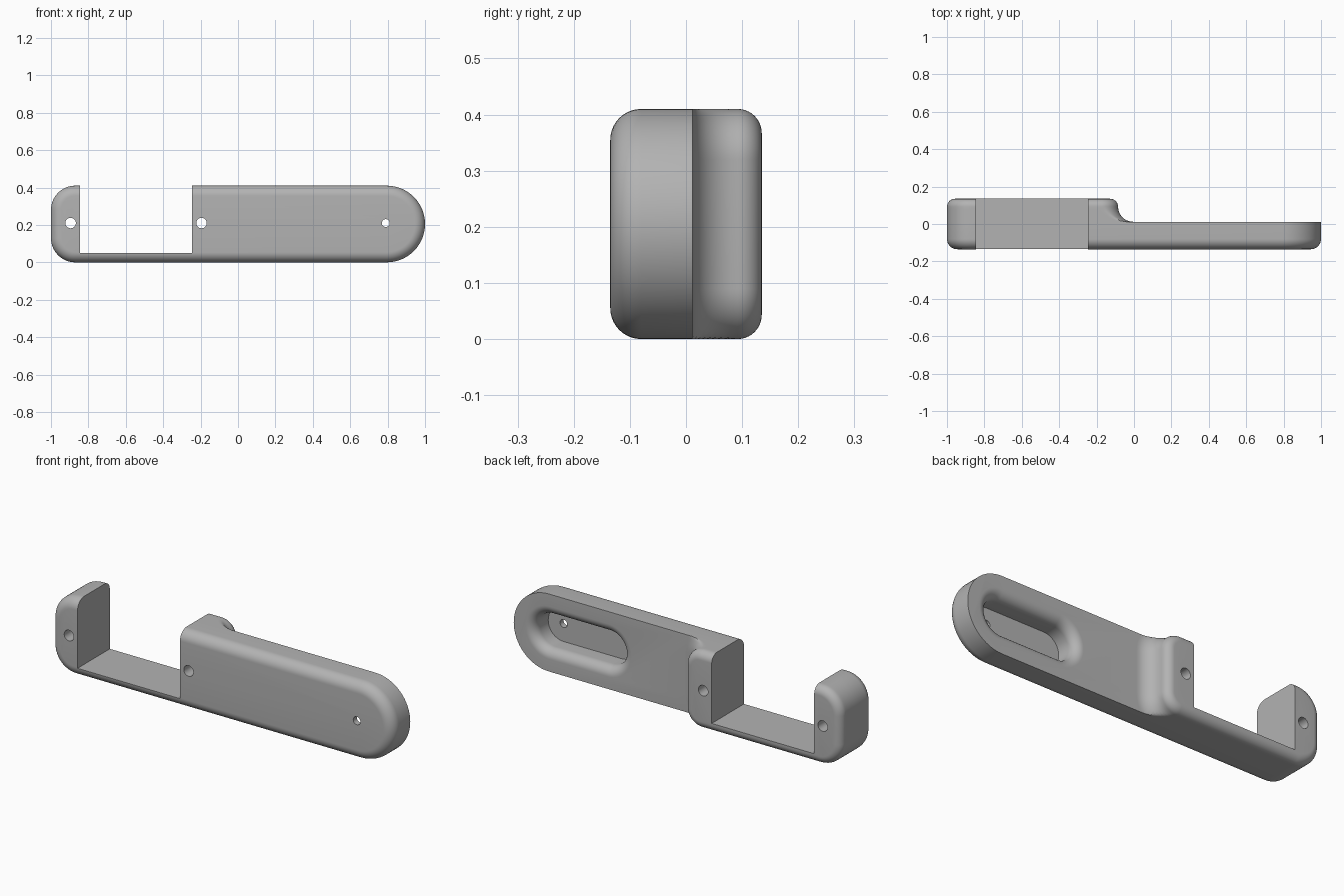
import bpy, bmesh
from math import sin, cos, pi

HEIGHT = 0.41
FRONT, STEP, BACK = -0.135, 0.012, 0.135
MID = HEIGHT / 2
SEG = 16

old = bpy.data.objects.get("Cube")
if old:
    bpy.data.objects.remove(old, do_unlink=True)

grey = bpy.data.materials.new("grey plastic")
grey.use_nodes = True
colour = (0.45, 0.45, 0.45, 1)
grey.diffuse_color = colour
grey.node_tree.nodes["Principled BSDF"].inputs["Base Color"].default_value = colour


def outline(x0, x1, z0, z1, r_left, r_right, grow_left=0.0, grow_right=0.0):
    """Rounded rectangle in XZ; each end may be offset in or out."""
    corners = [(x0 + r_left, z0 + r_left, r_left + grow_left, pi),
               (x1 - r_right, z0 + r_right, r_right + grow_right, 1.5 * pi),
               (x1 - r_right, z1 - r_right, r_right + grow_right, 0),
               (x0 + r_left, z1 - r_left, r_left + grow_left, pi / 2)]
    points = []
    for cx, cz, r, start in corners:
        for i in range(SEG + 1):
            a = start + i * pi / 2 / SEG
            z = min(max(cz + r * sin(a), 0), HEIGHT)
            points.append((cx + r * cos(a), z))
    return points


def loft(name, layers):
    """Skin a stack of (y, outline) layers into a closed solid."""
    bm = bmesh.new()
    rings = [[bm.verts.new((x, y, z)) for x, z in pts] for y, pts in layers]
    n = len(rings[0])
    for a, b in zip(rings, rings[1:]):
        for i in range(n):
            j = (i + 1) % n
            bm.faces.new((a[i], a[j], b[j], b[i]))
    bm.faces.new(rings[0])
    bm.faces.new(rings[-1])
    bmesh.ops.remove_doubles(bm, verts=bm.verts, dist=1e-5)
    bmesh.ops.recalc_face_normals(bm, faces=bm.faces)
    mesh = bpy.data.meshes.new(name)
    bm.to_mesh(mesh)
    bm.free()
    obj = bpy.data.objects.new(name, mesh)
    bpy.context.collection.objects.link(obj)
    mesh.materials.append(grey)
    return obj


def combine(target, other, operation):
    mod = target.modifiers.new(operation, 'BOOLEAN')
    mod.operation, mod.solver, mod.object = operation, 'EXACT', other
    bpy.context.view_layer.objects.active = target
    bpy.ops.object.modifier_apply(modifier=mod.name)
    bpy.data.objects.remove(other, do_unlink=True)


quarter = [i * pi / 2 / 10 for i in range(11)]

# Long slab with a rounded front edge and a round right end
edge = 0.055
slab = []
for a in quarter:
    inset = -edge * (1 - sin(a))
    slab.append((FRONT + edge * (1 - cos(a)),
                 outline(-1, 1, 0, HEIGHT, 0.13, MID, inset, inset)))
slab.append((STEP, outline(-1, 1, 0, HEIGHT, 0.13, MID)))
body = loft("holder_body", slab)

# Thick head: flared foot towards the handle, rounded back edge
flare, edge = 0.08, 0.043
head = []
for a in quarter:
    head.append((STEP + flare * (1 - cos(a)),
                 outline(-1, -0.085, 0, HEIGHT, 0.13, 0.09, 0, flare * (1 - sin(a)))))
for a in quarter:
    inset = -edge * (1 - cos(a))
    head.append((BACK - edge * (1 - sin(a)),
                 outline(-1, -0.085, 0, HEIGHT, 0.13, 0.09, inset, inset)))
combine(body, loft("head", head), 'UNION')

# Slot pocket in the back with a softened lip
r, lip, floor = 0.09, 0.05, -0.105
slot_size = (0.36, 0.88, MID - r, MID + r, r, r)
slot = [(floor, outline(*slot_size))]
for a in quarter:
    grow = lip * (1 - cos(a))
    slot.append((STEP - lip + lip * sin(a), outline(*slot_size, grow, grow)))
slot.append((STEP + 0.05, outline(*slot_size, lip, lip)))
combine(body, loft("slot_cutter", slot), 'DIFFERENCE')

# Open notch
bpy.ops.mesh.primitive_cube_add(size=1, location=(-0.545, 0, 0.55))
notch = bpy.context.object
notch.scale = (0.6, 1, 1)
bpy.context.view_layer.update()
combine(body, notch, 'DIFFERENCE')

# Screw holes running front to back
for x, radius in ((-0.895, 0.028), (-0.195, 0.028), (0.79, 0.021)):
    bpy.ops.mesh.primitive_cylinder_add(vertices=32, radius=radius, depth=1,
                                        location=(x, 0, 0.21), rotation=(pi / 2, 0, 0))
    combine(body, bpy.context.object, 'DIFFERENCE')

# Single colour and smooth shading with crisp edges
body.data.materials.clear()
body.data.materials.append(grey)
for face in body.data.polygons:
    face.material_index = 0
bpy.ops.object.select_all(action='DESELECT')
body.select_set(True)
bpy.context.view_layer.objects.active = body
bpy.ops.object.shade_smooth_by_angle(angle=pi / 6)
